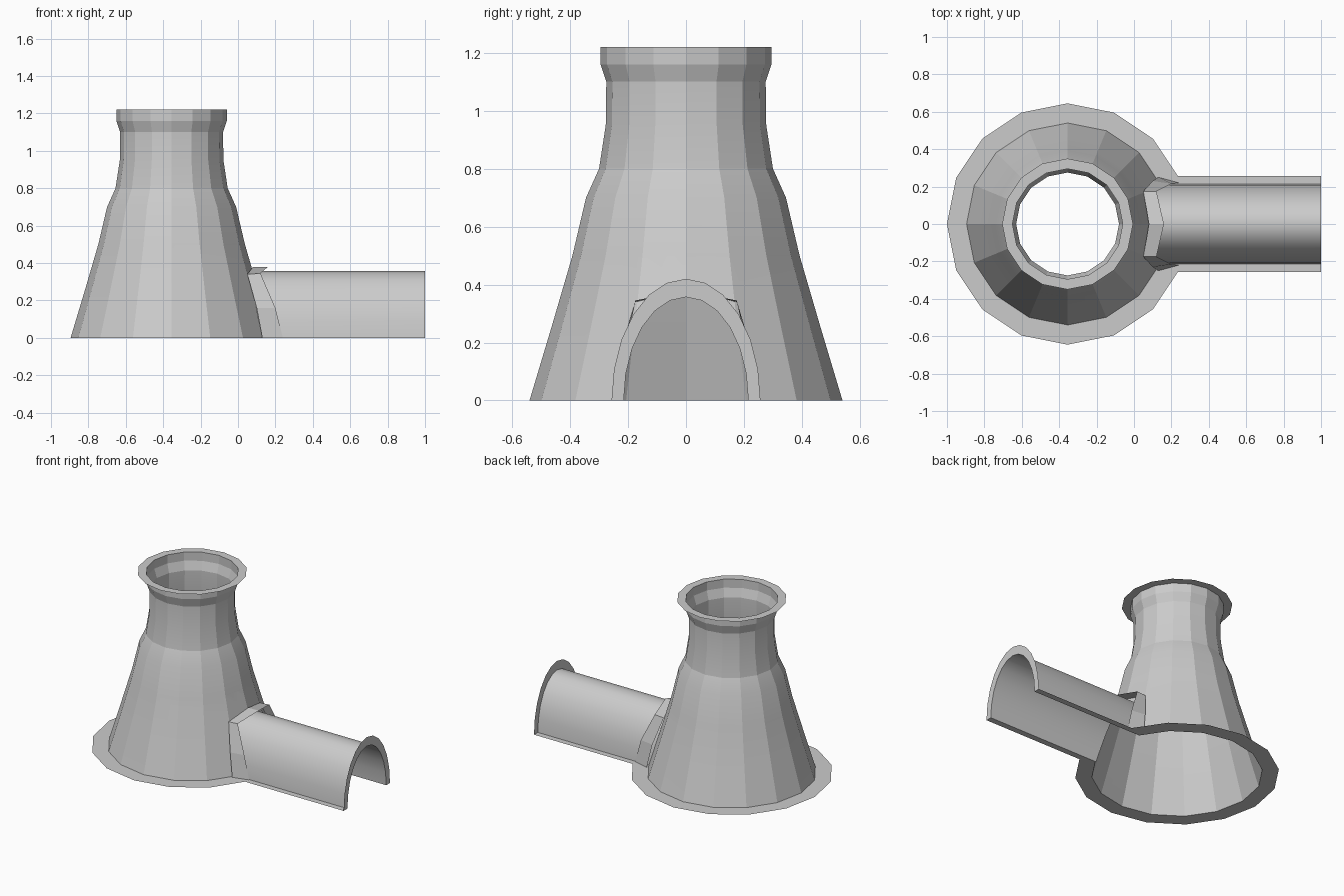
import bpy, bmesh, math
from mathutils import Vector

if "Cube" in bpy.data.objects:
    bpy.data.objects.remove(bpy.data.objects["Cube"])

CX = -0.355      # tower axis
SIDES = 16
ARCH_SEGS = 12
PROFILE = [(0.645, 0), (0.54, 0), (0.465, 0.25), (0.392, 0.5), (0.345, 0.7), (0.30, 0.8),
           (0.277, 0.95), (0.275, 1.1), (0.295, 1.16), (0.295, 1.22), (0.35, 1.22)]


def finish(bm, name, angle):
    bmesh.ops.recalc_face_normals(bm, faces=bm.faces)
    me = bpy.data.meshes.new(name)
    bm.to_mesh(me)
    bm.free()
    ob = bpy.data.objects.new(name, me)
    bpy.context.collection.objects.link(ob)
    bpy.ops.object.select_all(action='DESELECT')
    ob.select_set(True)
    bpy.context.view_layer.objects.active = ob
    bpy.ops.object.shade_smooth_by_angle(angle=math.radians(angle))
    return ob


def loft(bm, loops, closed=False):
    rows = [[bm.verts.new(p) for p in loop] for loop in loops]
    for a, b in zip(rows, rows[1:]):
        n = len(a)
        for i in range(n if closed else n - 1):
            j = (i + 1) % n
            bm.faces.new((a[i], a[j], b[j], b[i]))


def arch(ry, rz):
    return [(ry * math.cos(math.pi * i / ARCH_SEGS), rz * math.sin(math.pi * i / ARCH_SEGS))
            for i in range(ARCH_SEGS + 1)]


def wall_x(y, z):
    # x of the tower wall on the tunnel side
    for (r0, z0), (r1, z1) in zip(PROFILE[1:], PROFILE[2:]):
        if z0 <= z <= z1:
            r = 0.985 * (r0 + (r1 - r0) * (z - z0) / (z1 - z0))
            return CX + math.sqrt(r * r - y * y)
    return CX + PROFILE[1][0]


inner = arch(0.215, 0.357)
outer = arch(0.257, 0.42)
inner[-1] = (-0.215, 0.0)
outer[-1] = (-0.257, 0.0)

# Tower: open shell with flat flanges at the foot and the mouth
bm = bmesh.new()
loft(bm, [[(CX + r * math.cos(2 * math.pi * k / SIDES), r * math.sin(2 * math.pi * k / SIDES), z)
           for k in range(SIDES)] for r, z in PROFILE], closed=True)
bmesh.ops.recalc_face_normals(bm, faces=bm.faces)

# Arched doorway cut where the tunnel enters
planes = []
for (y0, z0), (y1, z1) in zip(inner, inner[1:]):
    planes.append((Vector((0, y0, z0)), Vector((0, z1 - z0, y0 - y1)).normalized()))
for co, no in planes:
    near = [f for f in bm.faces if f.calc_center_median().x > -0.15 and f.calc_center_median().z < 0.5]
    geom = near + list({e for f in near for e in f.edges}) + list({v for f in near for v in f.verts})
    bmesh.ops.bisect_plane(bm, geom=geom, plane_co=co, plane_no=no, dist=1e-5)
door = []
for f in bm.faces:
    c = f.calc_center_median()
    if c.x > -0.15 and c.z < 0.5 and all((c - co).dot(no) < 1e-4 for co, no in planes):
        door.append(f)
bmesh.ops.delete(bm, geom=door, context='FACES')
finish(bm, "tower", 15)

# Tunnel: arched shell with a flat end flange
bm = bmesh.new()
loft(bm, [[(wall_x(y, z), y, z) for y, z in inner],
          [(1, y, z) for y, z in inner],
          [(1, y, z) for y, z in outer]])
finish(bm, "tunnel", 40)

# Ground strips along both sides of the tunnel
bm = bmesh.new()
for s in (1, -1):
    loft(bm, [[(0.247, s * 0.215, 0), (1, s * 0.215, 0)],
              [(0.236, s * 0.257, 0), (1, s * 0.257, 0)]])
finish(bm, "tunnel_foot_strips", 30)

# Collar: faceted band around the joint
back = [(0.13, 0.25, 0), (0.10, 0.23, 0.16), (0.05, 0.175, 0.34), (0.08, 0, 0.38)]
front = [(0.24, 0.22, 0), (0.20, 0.215, 0.16), (0.12, 0.175, 0.345), (0.16, 0, 0.38)]


def mirrored(half):
    return half + [(x, -y, z) for x, y, z in reversed(half[:-1])]


bm = bmesh.new()
loft(bm, [mirrored(back), mirrored(front)])
finish(bm, "joint_collar", 10)
